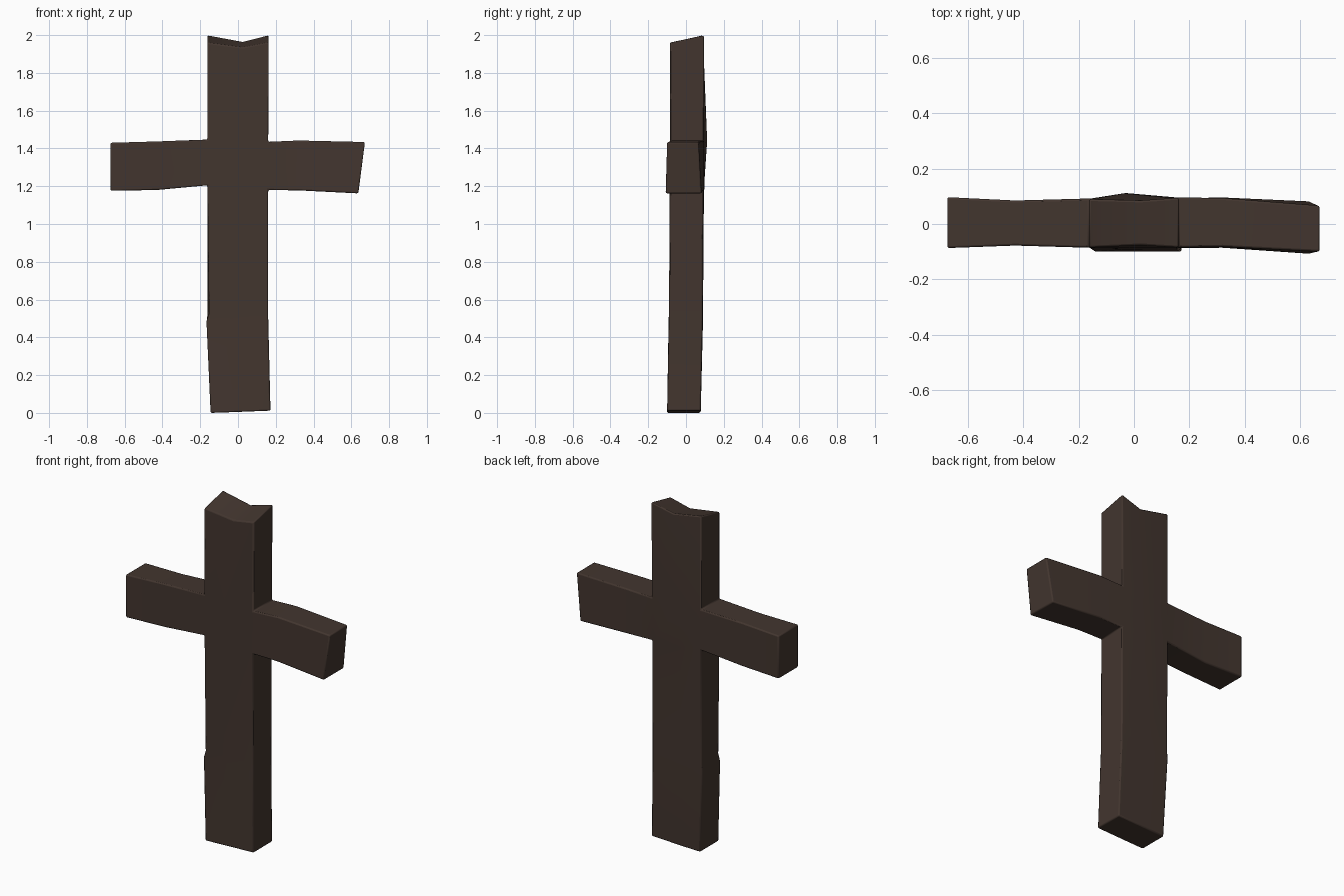
import bpy, bmesh

if "Cube" in bpy.data.objects:
    bpy.data.objects.remove(bpy.data.objects["Cube"])

wood = bpy.data.materials.new("dark brown wood")
wood.diffuse_color = (0.055, 0.036, 0.028, 1)
wood.use_nodes = True
wood.node_tree.nodes["Principled BSDF"].inputs["Base Color"].default_value = wood.diffuse_color

bm = bmesh.new()


def ring(points):
    return [bm.verts.new(p) for p in points]


def bridge(a, b, skip=()):
    n = len(a)
    for i in range(n):
        if i not in skip:
            j = (i + 1) % n
            bm.faces.new((a[i], a[j], b[j], b[i]))


def post_ring(z, x, front, back):
    """z, x, front y and back y are each given as (left, middle, right)."""
    f = [(x[i], front[i], z[i]) for i in range(3)]
    b = [(x[i], back[i], z[i]) for i in (2, 1, 0)]
    return ring(f + b)


# Upright post: a stack of six-sided rings, with a small chip at the front left
P = [
    post_ring((0.0, 0.004, 0.012), (-0.145, -0.03, 0.172), (-0.10, -0.10, -0.10), (0.075, 0.078, 0.078)),
    post_ring((0.485, 0.49, 0.50), (-0.165, -0.03, 0.16), (-0.085, -0.092, -0.09), (0.088, 0.09, 0.088)),
    post_ring((0.525, 0.53, 0.54), (-0.162, -0.03, 0.16), (-0.088, -0.09, -0.09), (0.088, 0.09, 0.088)),
    post_ring((1.205, 1.19, 1.18), (-0.162, -0.03, 0.16), (-0.086, -0.086, -0.086), (0.09, 0.095, 0.092)),
    post_ring((1.447, 1.44, 1.435), (-0.162, -0.03, 0.16), (-0.086, -0.086, -0.086), (0.092, 0.112, 0.096)),
    post_ring((2.0, 1.965, 2.0), (-0.162, 0.025, 0.162), (-0.085, -0.077, -0.085), (0.09, 0.085, 0.095)),
]
# Chip pinches in just above the lower ring; broken top slopes to the front
P[1][0].co.x, P[2][0].co.x = -0.167, -0.153
for v, z in zip(P[5][:3], (1.96, 1.935, 1.962)):
    v.co.z = z
for k in range(5):
    bridge(P[k], P[k + 1], skip=(2, 5) if k == 3 else ())
bm.faces.new((P[0][0], P[0][1], P[0][4], P[0][5]))
bm.faces.new((P[0][1], P[0][2], P[0][3], P[0][4]))
bm.faces.new((P[5][0], P[5][1], P[5][4], P[5][5]))
bm.faces.new((P[5][1], P[5][2], P[5][3], P[5][4]))


# Arms: lofted out of the openings left in the post sides
def arm(root, sections):
    prev = root
    for s in sections:
        cur = ring(s)
        bridge(prev, cur)
        prev = cur
    bm.faces.new(prev)


# each section: bottom front, bottom back, top back, top front
arm([P[3][0], P[3][5], P[4][5], P[4][0]], [
    [(-0.43, -0.078, 1.18), (-0.43, 0.085, 1.18), (-0.43, 0.085, 1.437), (-0.43, -0.078, 1.437)],
    [(-0.675, -0.087, 1.176), (-0.675, 0.097, 1.176), (-0.675, 0.097, 1.43), (-0.675, -0.087, 1.43)],
])
arm([P[3][2], P[3][3], P[4][3], P[4][2]], [
    [(0.32, -0.086, 1.178), (0.32, 0.096, 1.178), (0.32, 0.094, 1.442), (0.32, -0.082, 1.442)],
    [(0.637, -0.108, 1.162), (0.637, 0.082, 1.162), (0.672, 0.066, 1.434), (0.672, -0.1, 1.434)],
])
bmesh.ops.recalc_face_normals(bm, faces=bm.faces)

mesh = bpy.data.meshes.new("wooden_cross")
bm.to_mesh(mesh)
bm.free()
mesh.materials.append(wood)
cross = bpy.data.objects.new("wooden_cross", mesh)
bpy.context.collection.objects.link(cross)

# Softly worn edges
bevel = cross.modifiers.new("worn edges", 'BEVEL')
bevel.width = 0.007
bevel.segments = 2
bevel.limit_method = 'ANGLE'
bevel.angle_limit = 0.6
bevel.use_clamp_overlap = False

bpy.context.view_layer.objects.active = cross
cross.select_set(True)
bpy.ops.object.shade_smooth_by_angle(angle=0.52)
